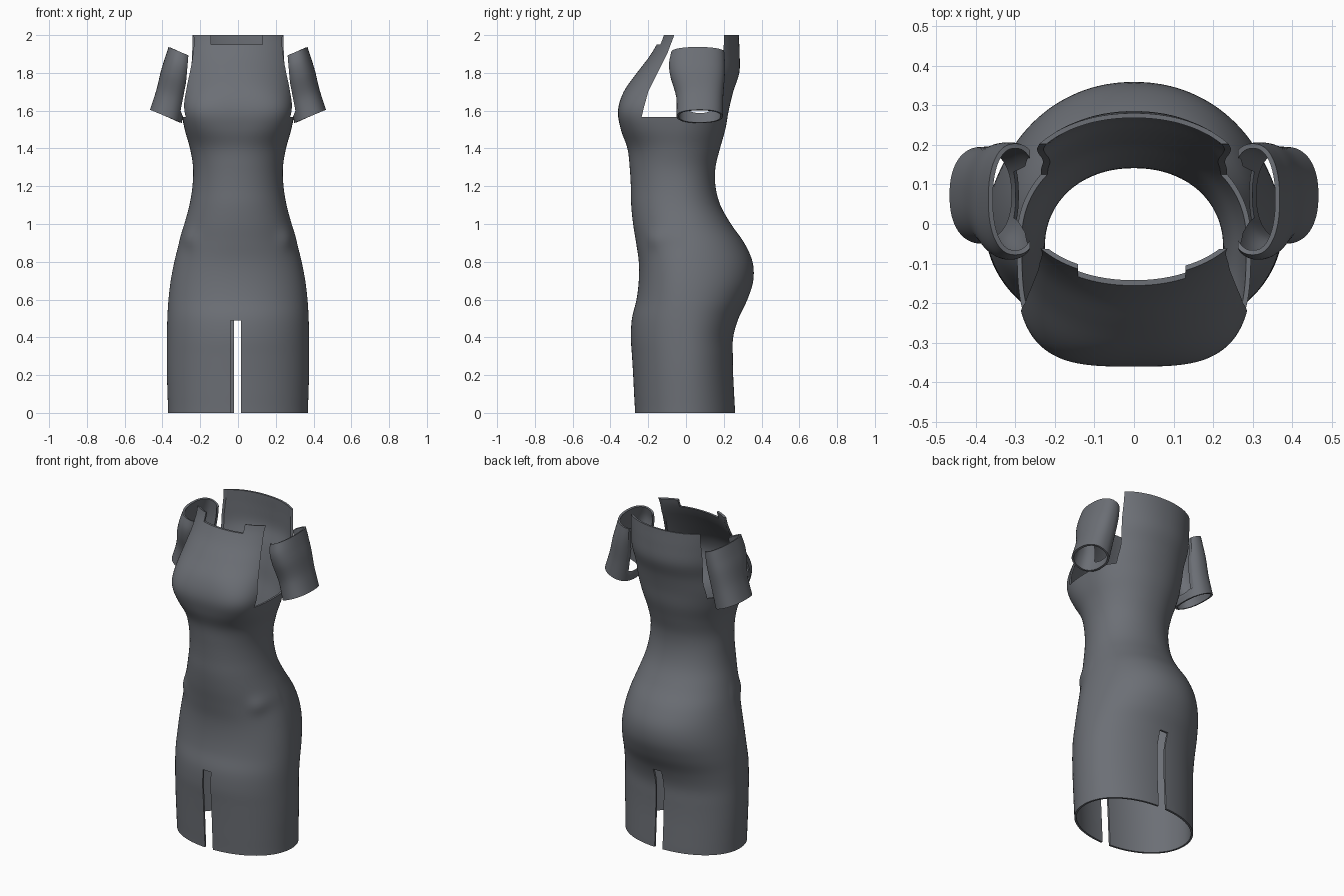
import bpy, bmesh, math

if "Cube" in bpy.data.objects:
    bpy.data.objects.remove(bpy.data.objects["Cube"])

cloth = bpy.data.materials.new("slate grey cloth")
cloth.diffuse_color = (0.15, 0.16, 0.18, 1)
cloth.use_nodes = True
cloth.node_tree.nodes["Principled BSDF"].inputs["Base Color"].default_value = cloth.diffuse_color


def make_object(name, verts, faces):
    mesh = bpy.data.meshes.new(name)
    mesh.from_pydata(verts, [], faces)
    obj = bpy.data.objects.new(name, mesh)
    bpy.context.collection.objects.link(obj)
    return obj


def spline(table, u):
    """Catmull-Rom through the table rows, u in 0..1."""
    f = u * (len(table) - 1)
    i = min(int(f), len(table) - 2)
    t = f - i
    row = lambda k: table[max(0, min(len(table) - 1, k))]
    return [0.5 * (2 * b + (c - a) * t + (2 * a - 5 * b + 4 * c - d) * t * t
                   + (3 * b - a - 3 * c + d) * t ** 3)
            for a, b, c, d in zip(row(i - 1), row(i), row(i + 1), row(i + 2))]


def power(v, n):
    return math.copysign(abs(v) ** (2 / n), v)


def loft(name, rings, flip=False):
    n = len(rings[0])
    faces = []
    for r in range(len(rings) - 1):
        for k in range(n):
            a, b = r * n + k, r * n + (k + 1) % n
            f = (a, b, b + n, a + n)
            faces.append(f[::-1] if flip else f)
    return make_object(name, [p for ring in rings for p in ring], faces)


def prism(profile, axis, lo, hi):
    """Cutter: profile in (y,z) along x, or (x,z) along y."""
    n = len(profile)
    place = (lambda p, d: (d, p[0], p[1])) if axis == "x" else (lambda p, d: (p[0], d, p[1]))
    verts = [place(p, d) for d in (lo, hi) for p in profile]
    faces = [tuple(range(n))[::-1], tuple(range(n, 2 * n))]
    faces += [(k, (k + 1) % n, n + (k + 1) % n, n + k) for k in range(n)]
    cutter = make_object("cutter", verts, faces)
    bm = bmesh.new()
    bm.from_mesh(cutter.data)
    bmesh.ops.recalc_face_normals(bm, faces=bm.faces)
    bm.to_mesh(cutter.data)
    bm.free()
    cutter.hide_render = True
    return cutter


def rect(x0, x1, z0, z1):
    return [(x0, z0), (x1, z0), (x1, z1), (x0, z1)]


def finish(obj, cutters, thickness=0.012):
    """Give the cloth thickness, cut the openings and smooth it."""
    solid = obj.modifiers.new("thickness", "SOLIDIFY")
    solid.thickness, solid.offset = thickness, -1
    for c in cutters:
        cut = obj.modifiers.new("cut", "BOOLEAN")
        cut.operation, cut.solver, cut.object = "DIFFERENCE", "EXACT", c
    bpy.context.view_layer.update()
    dg = bpy.context.evaluated_depsgraph_get()
    obj.data = bpy.data.meshes.new_from_object(obj.evaluated_get(dg))
    obj.modifiers.clear()
    obj.data.materials.clear()
    obj.data.materials.append(cloth)
    bpy.ops.object.select_all(action="DESELECT")
    obj.select_set(True)
    bpy.context.view_layer.objects.active = obj
    bpy.ops.object.shade_smooth_by_angle(angle=math.radians(40))


# Dress body: half width, front y, back y, centre y at every 0.1 of height
BODY = [
    (.370, -.270, .260, 0), (.373, -.275, .255, 0), (.376, -.280, .250, 0),
    (.377, -.286, .248, 0), (.376, -.292, .250, 0), (.374, -.286, .278, 0),
    (.368, -.262, .325, 0), (.356, -.250, .356, 0), (.337, -.250, .352, 0),
    (.312, -.264, .308, 0), (.284, -.280, .238, -.02), (.257, -.290, .182, -.04),
    (.241, -.292, .156, -.05), (.238, -.298, .156, -.06), (.254, -.310, .180, -.06),
    (.282, -.345, .208, -.05), (.300, -.360, .226, -.03), (.302, -.330, .250, -.01),
    (.306, -.260, .282, .02), (.302, -.185, .284, .05), (.300, -.135, .280, .07),
]
ROWS, SEGS = 100, 128
rings = []
for r in range(ROWS + 1):
    z = 2 * r / ROWS
    w, front, back, cy = spline(BODY, r / ROWS)
    bust = 2.1 + 1.3 * math.exp(-((z - 1.6) / 0.13) ** 2)
    ring = []
    for k in range(SEGS):
        t = 2 * math.pi * k / SEGS
        c, s = math.cos(t), math.sin(t)
        n = bust if s < 0 else 2.1
        x = w * power(c, n)
        y = cy + ((back - cy) if s > 0 else (cy - front)) * power(s, n)
        # small hip-bone bumps
        if s < 0:
            bump = .012 * math.exp(-((abs(x) - .25) / .04) ** 2 - ((z - .92) / .05) ** 2)
            x += bump * c
            y += bump * s
        ring.append((x, y, z))
    rings.append(ring)
body = loft("dress_body", rings)

armholes = prism([(-.235, 1.567), (-.222, 1.62), (-.200, 1.70), (-.150, 1.80),
                  (-.100, 1.90), (-.062, 2.0), (-.05, 2.1), (.205, 2.1),
                  (.200, 1.95), (.185, 1.8), (.155, 1.66), (.125, 1.567)], "x", -1, 1)
neckline = prism(rect(-.142, .13, 1.95, 2.1), "y", -.6, .05)
front_slit = prism(rect(-.04, .015, -.1, .49), "y", -.6, 0)
back_slit = prism(rect(-.02, .035, -.1, .49), "y", 0, .6)

# Sleeves: inner x,z / outer x,z / front y, back y from cuff to shoulder
SLEEVE = [
    (.298, 1.535, .466, 1.605, -.050, .195),
    (.275, 1.640, .432, 1.710, -.052, .197),
    (.250, 1.750, .408, 1.810, -.082, .205),
    (.236, 1.820, .388, 1.875, -.090, .206),
    (.232, 1.880, .368, 1.937, -.078, .203),
]
arm_side = prism([(-.262, 2.2), (-.262, 1.9), (-.275, 1.75), (-.304, 1.6), (-.29, 1.565),
                  (.29, 1.565), (.304, 1.6), (.275, 1.75), (.262, 1.9), (.262, 2.2)],
                 "y", -.6, .6)
sleeves = []
for side, name in ((1, "right_sleeve"), (-1, "left_sleeve")):
    rings = []
    for r in range(25):
        xi, zi, xo, zo, yf, yb = spline(SLEEVE, r / 24)
        ring = []
        for k in range(64):
            t = 2 * math.pi * k / 64
            a = power(math.cos(t), 2.3) / 2
            ring.append((side * ((xi + xo) / 2 + (xo - xi) * a),
                         (yf + yb) / 2 + (yb - yf) / 2 * power(math.sin(t), 2.3),
                         (zi + zo) / 2 + (zo - zi) * a))
        rings.append(ring)
    sleeves.append(loft(name, rings, side < 0))

finish(body, [armholes, neckline, front_slit, back_slit])
for s in sleeves:
    finish(s, [arm_side])
for c in (armholes, neckline, front_slit, back_slit, arm_side):
    bpy.data.objects.remove(c)
